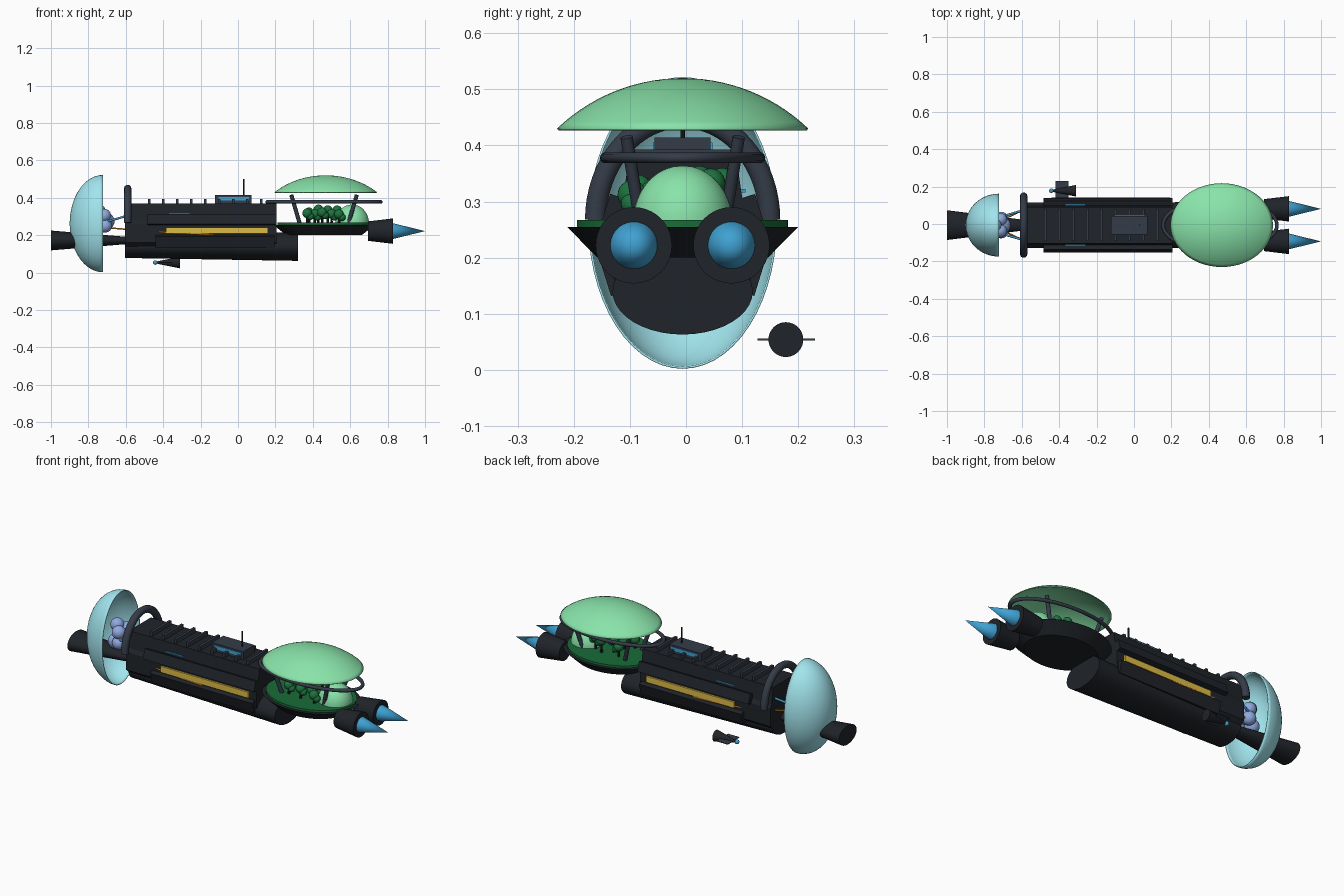
import bpy, bmesh, math, random
from mathutils import Vector, Matrix

if "Cube" in bpy.data.objects:
    bpy.data.objects.remove(bpy.data.objects["Cube"])

random.seed(4)
CY = -0.006  # centre line of the ship

def mat(name, r, g, b):
    m = bpy.data.materials.new(name)
    m.diffuse_color = (r, g, b, 1)
    m.use_nodes = True
    m.node_tree.nodes["Principled BSDF"].inputs["Base Color"].default_value = m.diffuse_color
    return m

DARK = mat("dark_hull", .014, .017, .022)
SLATE = mat("slate", .035, .045, .065)
AQUA = mat("aqua_shell", .36, .78, .85)
LAV = mat("lavender", .28, .40, .75)
BLUE = mat("glow_blue", .05, .36, .65)
GOLD = mat("gold", .72, .50, .06)
ORANGE = mat("orange", .85, .3, .02)
LIME = mat("canopy_green", .25, .77, .40)
GRASS = mat("grass", .01, .15, .04)
LEAF = mat("leaf", .012, .17, .05)

def finish(name, bm, m, smooth=True):
    bmesh.ops.remove_doubles(bm, verts=bm.verts, dist=1e-5)
    bmesh.ops.recalc_face_normals(bm, faces=bm.faces)
    me = bpy.data.meshes.new(name)
    bm.to_mesh(me)
    bm.free()
    me.materials.append(m)
    o = bpy.data.objects.new(name, me)
    bpy.context.collection.objects.link(o)
    if smooth:
        bpy.context.view_layer.objects.active = o
        o.select_set(True)
        bpy.ops.object.shade_smooth_by_angle(angle=math.radians(35))
        o.select_set(False)
    return o

def lathe(name, prof, loc, m, axis='z', scale=(1, 1, 1), seg=40):
    """Spin (radius, height) points about the axis."""
    bm = bmesh.new()
    rings = []
    for r, h in prof:
        ring = []
        for i in range(seg):
            a = 2 * math.pi * i / seg
            c, s = r * math.cos(a), r * math.sin(a)
            p = (c, s, h) if axis == 'z' else (h, c, s)
            ring.append(bm.verts.new([p[k] * scale[k] + loc[k] for k in range(3)]))
        rings.append(ring)
    for a, b in zip(rings, rings[1:]):
        for i in range(seg):
            j = (i + 1) % seg
            bm.faces.new((a[i], a[j], b[j], b[i]))
    return finish(name, bm, m)

def box(name, lo, hi, m, tilt=0):
    c = (Vector(lo) + Vector(hi)) / 2
    d = Vector(hi) - Vector(lo)
    bm = bmesh.new()
    M = Matrix.Translation(c) @ Matrix.Rotation(tilt, 4, 'X') @ Matrix.Diagonal((*d, 1))
    bmesh.ops.create_cube(bm, size=1, matrix=M)
    return finish(name, bm, m, False)

def ball(name, c, r, m):
    bm = bmesh.new()
    bmesh.ops.create_uvsphere(bm, u_segments=20, v_segments=12, radius=r, matrix=Matrix.Translation(c))
    return finish(name, bm, m)

def tube(name, pts, r, m, cyclic=False):
    cu = bpy.data.curves.new(name, 'CURVE')
    cu.dimensions = '3D'
    cu.bevel_depth, cu.bevel_resolution, cu.use_fill_caps = r, 3, True
    sp = cu.splines.new('POLY')
    sp.points.add(len(pts) - 1)
    for p, q in zip(sp.points, pts):
        p.co = (*q, 1)
    sp.use_cyclic_u = cyclic
    sp.use_smooth = True
    cu.materials.append(m)
    o = bpy.data.objects.new(name, cu)
    bpy.context.collection.objects.link(o)
    return o

def shell(o, t):
    md = o.modifiers.new("thickness", 'SOLIDIFY')
    md.thickness = t
    return o

# Bow bowl, open towards the hull
arc = [math.pi / 2 * i / 16 for i in range(17)]
shell(lathe("bow_shell", [(math.sin(a), -math.cos(a)) for a in arc], (-.722, CY, .262), AQUA,
            'x', (.178, .168, .26), 56), .004)
lathe("bow_nozzle", [(0, -1), (.053, -1), (.02, -.6), (0, -.6)], (0, CY, .172), DARK, 'x', (1, 1.5, 1))

# Sphere cluster inside the bowl
for i, (x, y, z, r) in enumerate([(-.705, 0, .275, .045), (-.71, -.035, .25, .036), (-.71, .035, .25, .036),
                                  (-.715, -.03, .305, .036), (-.715, .03, .305, .036),
                                  (-.745, 0, .33, .036), (-.755, 0, .235, .04)]):
    ball(f"core_sphere_{i}", (x, y + CY, z), r, LAV)

# Arched hoop at the hull's front end
tube("hoop", [(-.59, CY + .155 * math.cos(a), .267 + .183 * math.sin(a))
              for a in [math.pi * i / 32 for i in range(33)]], .02, SLATE)

# Main hull: faceted section swept along x
half = [(.097, .37), (.11, .28), (.122, .26), (.122, .16), (.09, .13)]
sec = half + [(-y, z) for y, z in reversed(half)]
bm = bmesh.new()
f = bm.faces.new([bm.verts.new((-.605, y + CY, z)) for y, z in sec])
ext = bmesh.ops.extrude_face_region(bm, geom=[f])
bmesh.ops.translate(bm, vec=(.81, 0, 0), verts=[v for v in ext["geom"] if isinstance(v, bmesh.types.BMVert)])
finish("main_hull", bm, DARK, False)
lathe("keel_tank", [(0, -.605), (.8, -.605), (1, .32), (0, .32)], (0, CY, .14), DARK, 'x', (1, .125, .077))

# Side panels, gold strips, light slits, cables and struts, both sides
for s, n in ((-1, "near"), (1, "far")):
    def side(name, x0, x1, y0, y1, z0, z1, m, tilt=0):
        ys = sorted((CY + s * y0, CY + s * y1))
        box(f"{name}_{n}", (x0, ys[0], z0), (x1, ys[1], z1), m, tilt * s)
    side("upper_panel", -.485, .205, .105, .138, .255, .31, DARK, .3)
    side("lower_panel", -.44, .195, .105, .138, .135, .2, DARK, -.3)
    side("gold_strip", -.385, .16, .11, .132, .208, .242, GOLD)
    side("light_slit", -.37, -.26, .09, .112, .316, .322, BLUE)
    side("bridge_window", -.105, .06, .04, .053, .385, .405, BLUE)
    tube(f"cable_{n}", [(-.7, CY + s * .03, .24), (-.55, CY + s * .1, .228), (-.35, CY + s * .128, .212),
                        (-.13, CY + s * .13, .203)], .004, ORANGE)
    tube(f"bow_strut_{n}", [(-.71, CY + s * .045, .27), (-.59, CY + s * .08, .305)], .006, BLUE)

# Roof ribs, bridge and antenna
for i in range(-1, 8):
    x = -.4 + .075 * i
    box(f"roof_rib_{i + 1}", (x - .007, CY - .085, .365), (x + .007, CY + .085, .393), SLATE)
box("bridge", (-.123, CY - .05, .365), (.072, CY + .05, .414), SLATE)
lathe("antenna", [(0, 0), (.004, 0), (.004, .09), (0, .09)], (.03, CY, .41), DARK, seg=8)

# Garden deck: tapered elliptical tray with grass
DX = .46
lathe("garden_tray", [(0, .2), (.152, .2), (.206, .255), (0, .255)], (DX, CY, 0), DARK, scale=(1, 1, 1), seg=56).data.transform(
    Matrix.Translation((DX, 0, 0)) @ Matrix.Diagonal((1.32, 1, 1, 1)) @ Matrix.Translation((-DX, 0, 0)))
lathe("grass_bed", [(0, .254), (.188, .254), (.188, .267), (0, .267)], (DX, CY, 0), GRASS, scale=(1.33, 1, 1), seg=56)
dome = [(math.sin(a), math.cos(a)) for a in arc]
lathe("garden_dome", dome + [(0, 0)], (.61, CY, .265), LIME, scale=(.09, .088, .099))

# Trees
for i, (x, y) in enumerate([(.37, -.07), (.41, -.03), (.45, -.08), (.5, -.05), (.54, -.09),
                            (.38, .06), (.43, .03), (.48, .07), (.53, .05)]):
    h = .32 + random.uniform(-.01, .02)
    lathe(f"trunk_{i}", [(0, .265), (.007, .265), (.005, h), (0, h)], (x, y + CY, 0), DARK, seg=8)
    ball(f"tree_crown_{i}", (x, y + CY, h), .026, LEAF)
    ball(f"tree_side_crown_{i}", (x + .016, y + CY, h - .016), .02, LEAF)

# Rail, leaning posts and canopy
tube("garden_rail", [(DX + .304 * math.cos(a), CY + .138 * math.sin(a), .378)
                     for a in [2 * math.pi * i / 56 for i in range(56)]], .0095, SLATE, True)
for sx, n in ((-1, "left"), (1, "right")):
    for s in (-1, 1):
        tube(f"canopy_post_{n}_{s}", [(DX + sx * .13, CY + s * .075, .262),
                                      (DX + sx * .175, CY + s * .1, .415)], .011, SLATE)
T = .76
cap = [(math.sin(T * i / 14) / math.sin(T), (math.cos(T * i / 14) - math.cos(T)) / (1 - math.cos(T))) for i in range(15)]
shell(lathe("garden_canopy", cap, (.469, CY, .43), LIME, scale=(.274, .224, .09), seg=56), .004)

# Twin engines with exhaust cones
for s in (-1, 1):
    y = CY + s * .087
    lathe(f"engine_{s}", [(0, .695), (.052, .695), (.068, .83), (0, .83)], (0, y, .222), DARK, 'x')
    lathe(f"exhaust_{s}", [(0, .825), (.043, .825), (0, 1)], (0, y, .222), BLUE, 'x')

# Small escort craft
lathe("escort_body", [(0, -.43), (.007, -.43), (.031, -.31), (0, -.31)], (0, .178, .054), DARK, 'x')
box("escort_wing", (-.42, .127, .052), (-.35, .23, .056), SLATE)
ball("escort_light", (-.442, .178, .054), .012, BLUE)
